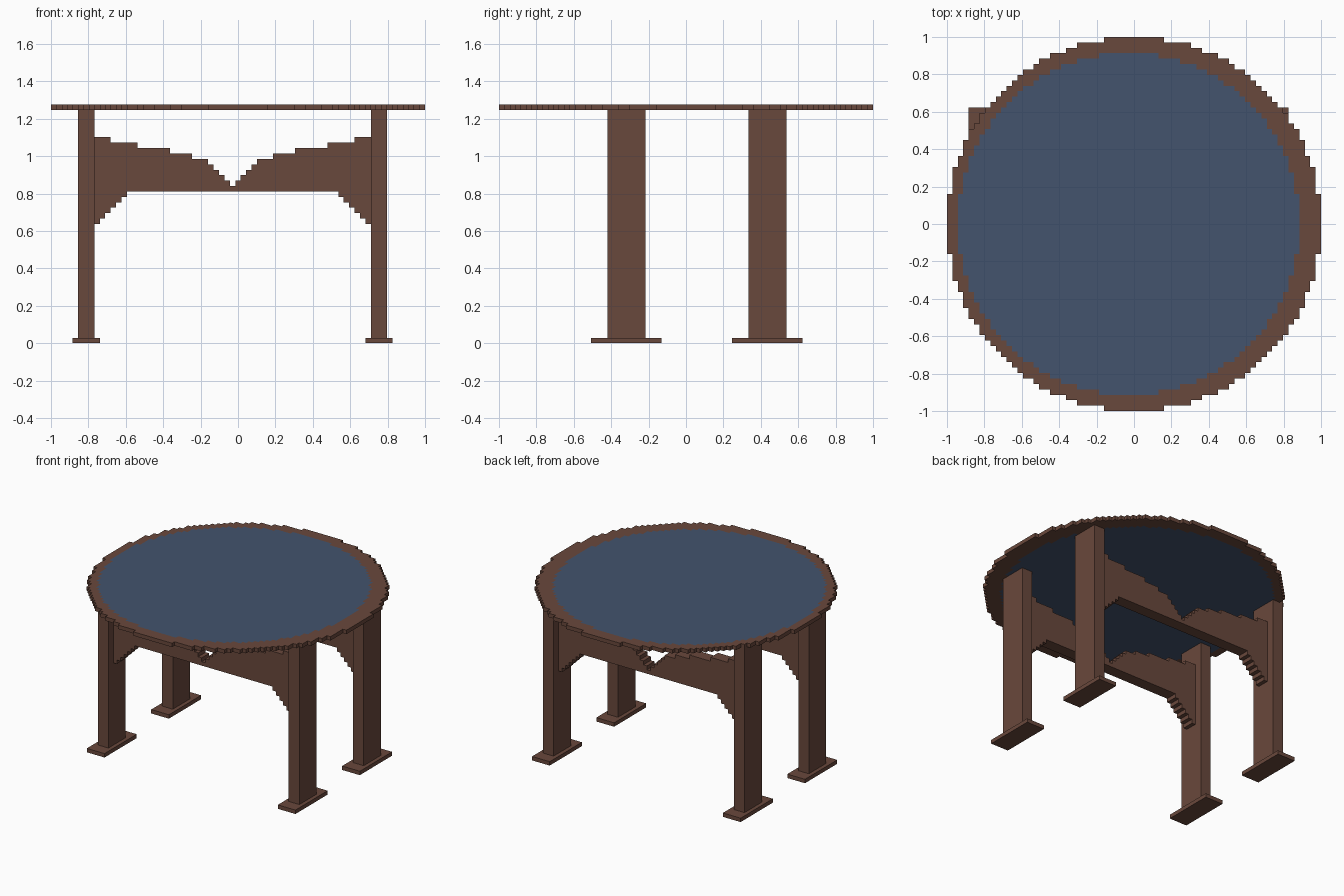
import bpy
import bmesh

if "Cube" in bpy.data.objects:
    bpy.data.objects.remove(bpy.data.objects["Cube"], do_unlink=True)

U = 2 / 69          # size of one block
AXIS = -1           # frame and inlay sit one block left of the rim's centre


def material(name, rgb):
    mat = bpy.data.materials.new(name)
    mat.use_nodes = True
    mat.diffuse_color = (*rgb, 1)
    mat.node_tree.nodes["Principled BSDF"].inputs["Base Color"].default_value = (*rgb, 1)
    return mat


brown = material("dark brown wood", (0.141, 0.065, 0.045))
blue = material("slate blue", (0.056, 0.0865, 0.153))


def add_object(name, bm, mats, thickness=0, offset=0):
    """Turn a bmesh into an object, optionally thickened by some blocks."""
    mesh = bpy.data.meshes.new(name)
    bm.to_mesh(mesh)
    bm.free()
    for m in mats:
        mesh.materials.append(m)
    obj = bpy.data.objects.new(name, mesh)
    bpy.context.collection.objects.link(obj)
    if thickness:
        mod = obj.modifiers.new("Thickness", "SOLIDIFY")
        mod.thickness = thickness * U
        mod.offset = offset
    return obj


def box(name, centre, size):
    bm = bmesh.new()
    bmesh.ops.create_cube(bm, size=1)
    for v in bm.verts:
        v.co = [(c + p * s) * U for c, p, s in zip(centre, v.co, size)]
    add_object(name, bm, [brown])


# Stepped round tabletop: brown rim with a slightly off-centre blue inlay
bm = bmesh.new()
corners = {}


def corner(i, j):
    if (i, j) not in corners:
        corners[i, j] = bm.verts.new(((i - 0.5) * U, (j - 0.5) * U, 43 * U))
    return corners[i, j]


for i in range(-34, 35):
    for j in range(-34, 35):
        if i * i + j * j <= 34.5 ** 2:
            face = bm.faces.new([corner(i, j), corner(i + 1, j),
                                 corner(i + 1, j + 1), corner(i, j + 1)])
            face.material_index = int((i - AXIS) ** 2 + j * j <= 31.5 ** 2)

# Merge the blocks of each row into long strips
seams = [e for e in bm.edges
         if len(e.link_faces) == 2
         and abs(e.verts[0].co.x - e.verts[1].co.x) < U / 2
         and e.link_faces[0].material_index == e.link_faces[1].material_index]
bmesh.ops.dissolve_edges(bm, edges=seams, use_verts=True)
add_object("tabletop", bm, [brown, blue], thickness=1, offset=1)

# Half outline of the aprons: stepped brackets below, stepped notch above
half = [(19.5, 28)]
for k in range(6):
    half += [(19.5 + k, 27 - k), (20.5 + k, 27 - k)]
half.append((25.5, 38))
for k, x in enumerate((22.5, 17.5, 11.5, 7.5, 4.5, 3.5, 2.5, 1.5, 0.5)):
    half += [(x, 38 - k), (x, 37 - k)]
outline = half + [(-x, z) for x, z in reversed(half)]

# Two leg frames, each with an apron, two legs and two feet
for end, y in (("front", -11), ("back", 15)):
    bm = bmesh.new()
    bm.faces.new([bm.verts.new(((x + AXIS) * U, y * U, z * U)) for x, z in outline])
    add_object(end + "_apron", bm, [brown], thickness=3)
    for side, s in (("right", -1), ("left", 1)):
        x = AXIS + 27 * s
        box(f"{end}_{side}_leg", (x, y, 22), (3, 7, 42))
        box(f"{end}_{side}_foot", (x, y, 0.5), (5, 13, 1))
